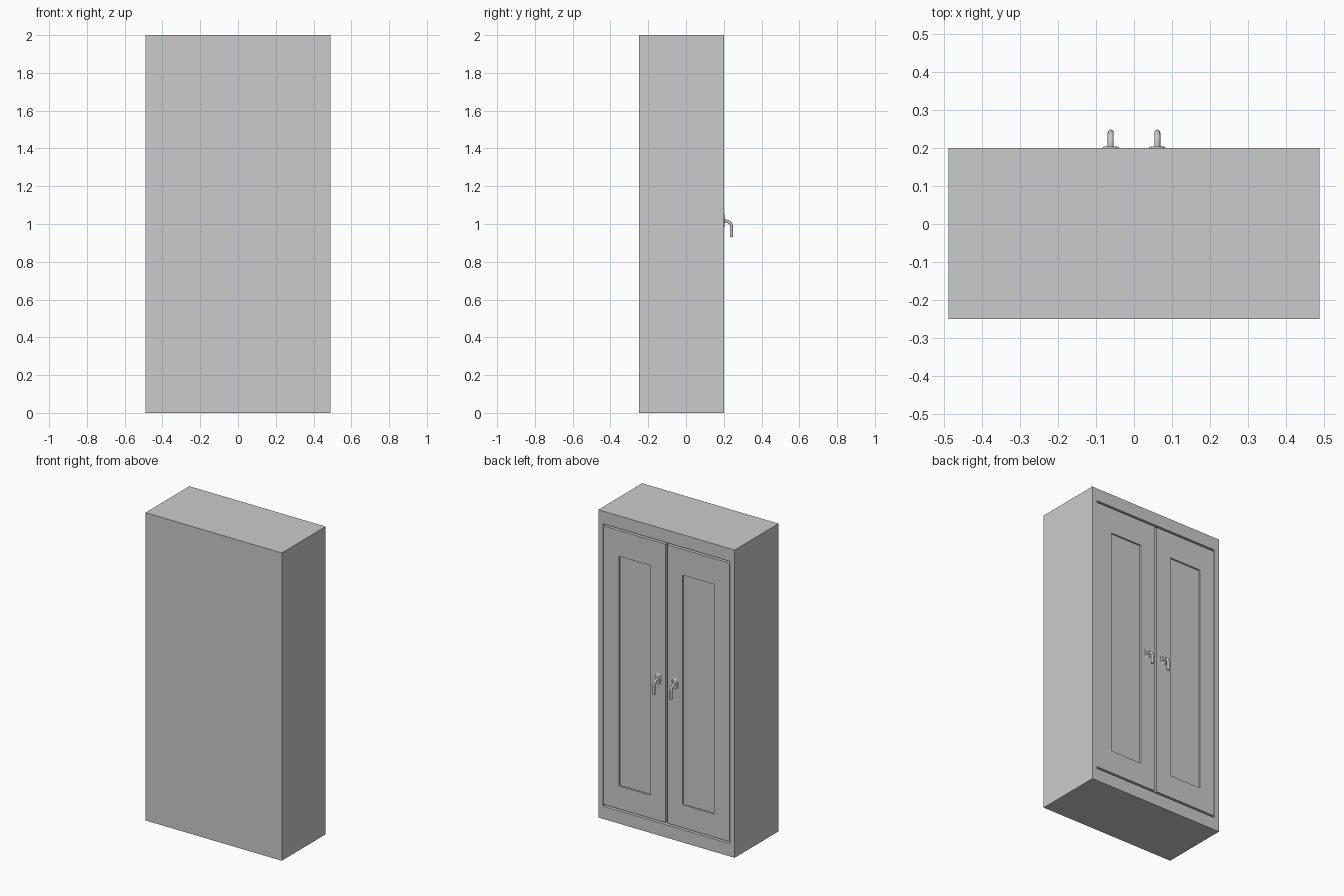
import bpy, bmesh
from mathutils import Vector

if "Cube" in bpy.data.objects:
    bpy.data.objects.remove(bpy.data.objects["Cube"])


def link(name, data):
    ob = bpy.data.objects.new(name, data)
    bpy.context.scene.collection.objects.link(ob)
    return ob


def recessed_box(name, x, y, z, rx, rz, depth):
    """Box whose +y face has a rectangular recess spanning rx, rz."""
    bm = bmesh.new()
    bmesh.ops.create_cube(bm, size=1)
    for v in bm.verts:
        v.co = Vector([r[1] if c > 0 else r[0] for c, r in zip(v.co, (x, y, z))])
    bm.normal_update()
    face = max(bm.faces, key=lambda f: f.normal.y)
    bmesh.ops.inset_individual(bm, faces=[face], thickness=0.02)
    mid = face.calc_center_median()
    for v in face.verts:
        v.co.x = rx[1] if v.co.x > mid.x else rx[0]
        v.co.z = rz[1] if v.co.z > mid.z else rz[0]
    face = bmesh.ops.extrude_discrete_faces(bm, faces=[face])["faces"][0]
    for v in face.verts:
        v.co.y -= depth
    bmesh.ops.recalc_face_normals(bm, faces=bm.faces)
    me = bpy.data.meshes.new(name)
    bm.to_mesh(me)
    bm.free()
    return link(name, me)


# Hollow carcass, open on the +y side
recessed_box("cabinet_body", (-0.49, 0.49), (-0.25, 0.2), (0, 2),
             (-0.456, 0.456), (0.083, 1.917), 0.43)

# Pair of doors with sunken panels, set flush in the opening
door = recessed_box("doors", (0.006, 0.453), (0.175, 0.2), (0.095, 1.905),
                    (0.115, 0.342), (0.245, 1.737), 0.01)
door.modifiers.new("Mirror", "MIRROR").use_mirror_merge = False

for side, x in (("left", -0.0615), ("right", 0.0615)):
    # Oval backing plate with a slightly domed rim
    bm = bmesh.new()
    bmesh.ops.create_cone(bm, cap_ends=True, segments=32, radius1=1,
                          radius2=0.75, depth=1)
    for v in bm.verts:
        a, b, h = v.co
        v.co = (x + a * 0.023, 0.2025 + h * 0.005, 1.017 + b * 0.038)
    bmesh.ops.recalc_face_normals(bm, faces=bm.faces)
    me = bpy.data.meshes.new("plate")
    bm.to_mesh(me)
    bm.free()
    link(side + "_handle_plate", me)

    # Bent lever hanging down
    cu = bpy.data.curves.new("lever", "CURVE")
    cu.dimensions = "3D"
    cu.bevel_depth = 0.008
    cu.bevel_resolution = 4
    cu.use_fill_caps = True
    cu.resolution_u = 10
    sp = cu.splines.new("BEZIER")
    k = 0.015
    pts = [((0.198, 1.015), (0.005, 0)), ((0.213, 1.015), (k, 0)),
           ((0.241, 0.985), (0, -k)), ((0.241, 0.93), (0, -k))]
    sp.bezier_points.add(len(pts) - 1)
    for p, ((y, z), (dy, dz)) in zip(sp.bezier_points, pts):
        p.co = (x, y, z)
        p.handle_left = (x, y - dy, z - dz)
        p.handle_right = (x, y + dy, z + dz)
    link(side + "_handle_lever", cu)
